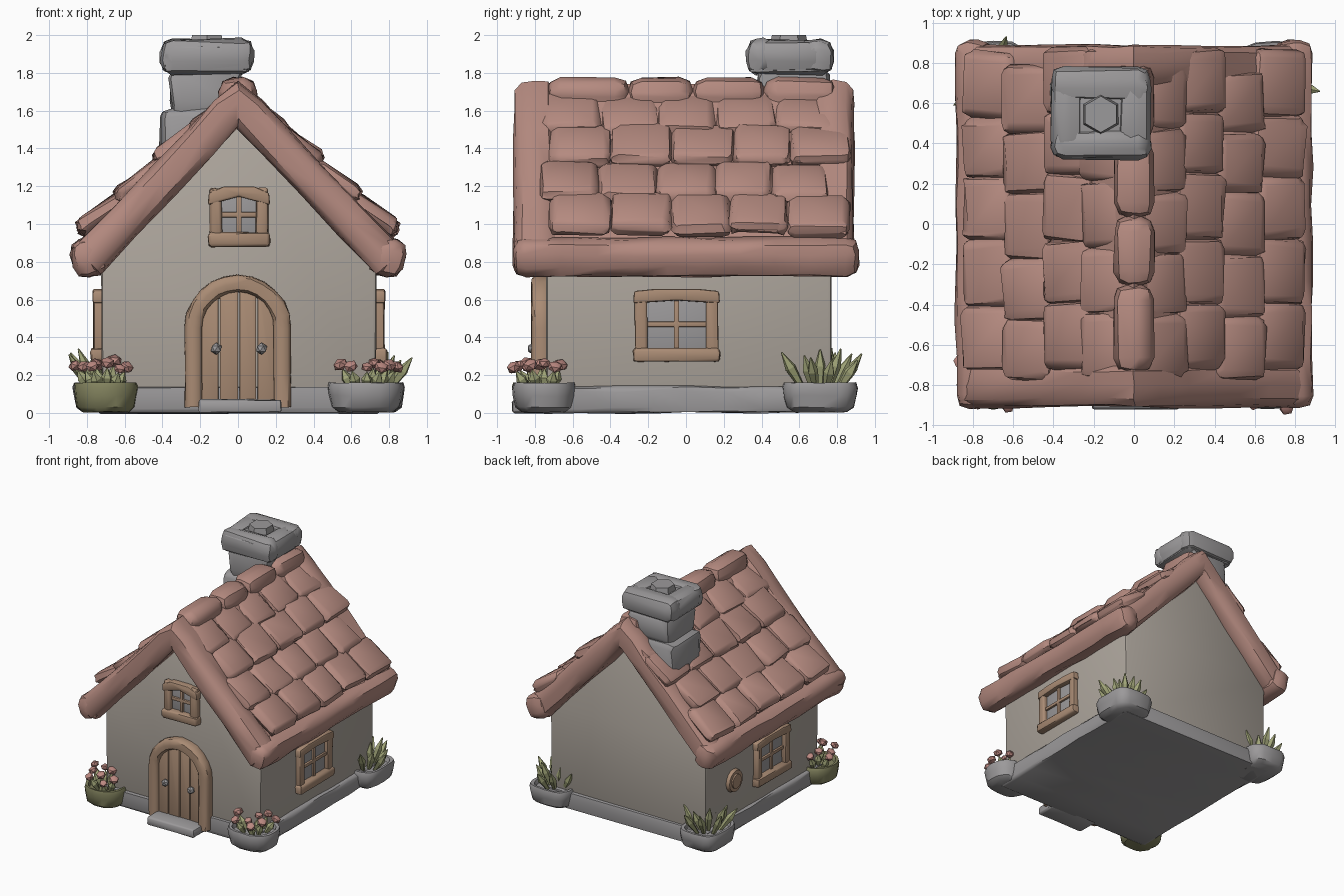
import bpy, bmesh, math, random
from mathutils import Matrix, Vector

if "Cube" in bpy.data.objects:
    bpy.data.objects.remove(bpy.data.objects["Cube"])

random.seed(4)


def material(name, rgb):
    m = bpy.data.materials.new(name)
    m.diffuse_color = (*rgb, 1)
    m.use_nodes = True
    m.node_tree.nodes["Principled BSDF"].inputs["Base Color"].default_value = m.diffuse_color
    return m


ROOF = material("terracotta", (0.46, 0.255, 0.215))
WALL = material("plaster", (0.42, 0.38, 0.335))
WOOD = material("wood", (0.40, 0.26, 0.175))
STONE = material("stone", (0.33, 0.32, 0.325))
GREEN = material("leaf", (0.36, 0.38, 0.19))
POT = material("green_pot", (0.24, 0.24, 0.12))
PINK = material("petal", (0.50, 0.25, 0.22))


def finish(name, bm, mat):
    bmesh.ops.recalc_face_normals(bm, faces=bm.faces)
    me = bpy.data.meshes.new(name)
    bm.to_mesh(me)
    bm.free()
    me.materials.append(mat)
    ob = bpy.data.objects.new(name, me)
    bpy.context.collection.objects.link(ob)
    return ob


def jitter(verts, amount):
    for v in verts:
        v.co += Vector([random.uniform(-amount, amount) for _ in range(3)])


def merge(bm, part, mtx=Matrix()):
    """Add a temporary bmesh to a bigger one."""
    part.transform(mtx)
    me = bpy.data.meshes.new("tmp")
    part.to_mesh(me)
    part.free()
    bm.from_mesh(me)
    bpy.data.meshes.remove(me)


def block(bm, size, mtx, r=0.03, wob=0.0, slices=0):
    """Rounded, slightly uneven block; slices add wobble along its longest axis."""
    p = bmesh.new()
    bmesh.ops.create_cube(p, size=1, matrix=Matrix.Diagonal((*size, 1)))
    bmesh.ops.bevel(p, geom=p.edges[:], offset=r, segments=2, profile=0.5, affect='EDGES')
    ax = max(range(3), key=lambda i: size[i])
    for i in range(1, slices):
        co, no = Vector(), Vector()
        co[ax] = (i / slices - 0.5) * (size[ax] - 2 * r)
        no[ax] = 1
        bmesh.ops.bisect_plane(p, geom=p.verts[:] + p.edges[:] + p.faces[:], plane_co=co, plane_no=no)
    jitter(p.verts, wob)
    merge(bm, p, mtx)


def box(bm, x0, x1, y0, y1, z0, z1, **kw):
    block(bm, (x1 - x0, y1 - y0, z1 - z0),
          Matrix.Translation(((x0 + x1) / 2, (y0 + y1) / 2, (z0 + z1) / 2)), **kw)


def prism(bm, profile, y0, y1, r=0.0):
    """Extrude an x-z outline along y."""
    p = bmesh.new()
    f = p.faces.new([p.verts.new((x, y0, z)) for x, z in profile])
    ext = bmesh.ops.extrude_face_region(p, geom=[f])['geom']
    for v in ext:
        if isinstance(v, bmesh.types.BMVert):
            v.co.y = y1
    if r:
        bmesh.ops.bevel(p, geom=p.edges[:], offset=r, segments=2, profile=0.5, affect='EDGES')
    merge(bm, p)


def sweep(bm, path, yc, ru, rv, wob=0.0, n=12):
    """Sweep a rounded section along an x-z path; path entries are x, z, scale."""
    rings = []
    for i, (x, z, s) in enumerate(path):
        a, b = path[max(i - 1, 0)], path[min(i + 1, len(path) - 1)]
        t = Vector((b[0] - a[0], b[1] - a[1])).normalized()
        q = Vector((b[0] - x, b[1] - z))
        mitre = 1 / max(0.6, q.normalized().dot(t)) if q.length else 1
        ring = []
        for k in range(n):
            c, d = math.cos(k * math.tau / n), math.sin(k * math.tau / n)
            u = math.copysign(abs(c) ** 0.65, c) * ru * s * mitre
            v = math.copysign(abs(d) ** 0.65, d) * rv * s
            ring.append(bm.verts.new((x - t.y * u, yc + v, z + t.x * u)))
        jitter(ring, wob)
        rings.append(ring)
    for A, B in zip(rings, rings[1:]):
        for k in range(n):
            bm.faces.new((A[k], A[(k + 1) % n], B[(k + 1) % n], B[k]))
    bm.faces.new(rings[0])
    bm.faces.new(rings[-1])


# Walls with gables, and stone footing
bm = bmesh.new()
prism(bm, [(-0.72, 0.02), (0.73, 0.02), (0.735, 0.84), (0, 1.6), (-0.725, 0.84)], -0.74, 0.77, 0.02)
finish("walls", bm, WALL)
bm = bmesh.new()
box(bm, -0.75, 0.76, -0.77, 0.80, 0.0, 0.14, r=0.025, wob=0.006, slices=8)
finish("footing", bm, STONE)

# Roof slab, barge beams, eaves
bm = bmesh.new()
prism(bm, [(-0.82, 0.88), (0, 1.74), (0.82, 0.88), (0.73, 0.77), (0, 1.52), (-0.73, 0.77)], -0.85, 0.83)
finish("roof_slab", bm, ROOF)
bm = bmesh.new()
for yc in (-0.80, 0.78):
    half = [(0.83, 0.775, 0.7), (0.80, 0.805, 1.05), (0.6, 1.01, 1), (0.4, 1.22, 1), (0.2, 1.43, 1), (0.06, 1.585, 1)]
    path = [(-x, z, s) for x, z, s in half] + [(0, 1.635, 1)] + half[::-1]
    sweep(bm, path, yc, 0.097, 0.11, 0.007)
finish("barge_beams", bm, ROOF)
bm = bmesh.new()
for s in (-1, 1):
    block(bm, (0.18, 1.83, 0.20), Matrix.Translation((s * 0.79, 0, 0.825)) @ Matrix.Rotation(s * 0.25, 4, 'Y'),
          r=0.065, wob=0.007, slices=9)
finish("eave_beams", bm, ROOF)

# Overlapping roof tiles, four rows each side
bm = bmesh.new()
tilt, L, T = math.radians(35), 0.31, 0.10
for s in (-1, 1):
    for row, (xl, lift) in enumerate([(0.28, 0.03), (0.47, 0.075), (0.67, 0.085), (0.87, 0.12)]):
        y = -0.77 + 0.05 * (row % 2)
        for col in range(5):
            w = 0.315 + random.uniform(-0.02, 0.02)
            zc = 1.78 - 1.04 * xl + lift
            cx = xl - L / 2 * math.cos(tilt) - T / 2 * math.sin(tilt)
            cz = zc + L / 2 * math.sin(tilt) - T / 2 * math.cos(tilt)
            m = (Matrix.Translation((s * cx, y + w / 2, cz + random.uniform(-0.012, 0.012)))
                 @ Matrix.Rotation(s * (tilt + random.uniform(-0.05, 0.05)), 4, 'Y')
                 @ Matrix.Rotation(random.uniform(-0.06, 0.06), 4, 'Z'))
            block(bm, (L, w + 0.005, T), m, r=0.046, wob=0.009)
            y += w
finish("roof_tiles", bm, ROOF)
bm = bmesh.new()
for y0, y1 in ((-0.74, -0.30), (-0.31, 0.04), (0.03, 0.42), (0.41, 0.80)):
    box(bm, -0.1, 0.1, y0, y1, 1.60, 1.775, r=0.075, wob=0.006)
finish("ridge_tiles", bm, ROOF)

# Chimney
bm = bmesh.new()
for b in ((-0.41, 0.0, 0.35, 0.76, 1.25, 1.62), (-0.36, 0.03, 0.37, 0.75, 1.58, 1.84)):
    box(bm, *b, r=0.06, wob=0.014)
finish("chimney_shaft", bm, STONE)
bm = bmesh.new()
box(bm, -0.40, 0.07, 0.32, 0.77, 1.79, 1.95, r=0.055, wob=0.008)
for b in ((-0.41, 0.08, 0.32, 0.47, 1.80, 1.98), (-0.41, 0.08, 0.61, 0.78, 1.80, 1.98),
          (-0.41, -0.25, 0.36, 0.74, 1.80, 1.975), (-0.08, 0.08, 0.36, 0.74, 1.80, 1.975)):
    box(bm, *b, r=0.06, wob=0.008)
bmesh.ops.create_cone(bm, cap_ends=True, segments=6, radius1=0.11, radius2=0.09, depth=0.1,
                      matrix=Matrix.Translation((-0.165, 0.545, 1.95)))
finish("chimney_cap", bm, STONE)

# Door: arched planks, frame, knobs, step
bm = bmesh.new()
edges = [-0.2, -0.10, 0.005, 0.10, 0.2]
for x0, x1 in zip(edges, edges[1:]):
    a, b = x0 + 0.004, x1 - 0.004
    xs = [b + (a - b) * i / 4 for i in range(5)]
    prism(bm, [(a, 0.05), (b, 0.05)] + [(x, 0.45 + math.sqrt(max(0, 0.04 - x * x))) for x in xs],
          -0.785 - random.uniform(0, 0.008), -0.72, 0.006)
finish("door_planks", bm, WOOD)
bm = bmesh.new()
arch = [(0.235 * math.cos(a), 0.45 + 0.235 * math.sin(a), 1) for a in [math.pi * i / 12 for i in range(13)]]
sweep(bm, [(0.235, 0.03, 1), (0.235, 0.2, 1)] + arch + [(-0.235, 0.2, 1), (-0.235, 0.03, 1)],
      -0.765, 0.047, 0.055, 0.003)
finish("door_frame", bm, WOOD)
bm = bmesh.new()
for x in (-0.115, 0.125):
    bmesh.ops.create_icosphere(bm, subdivisions=1, radius=0.032, matrix=Matrix.Translation((x, -0.81, 0.34)))
finish("door_knobs", bm, STONE)
bm = bmesh.new()
box(bm, -0.21, 0.23, -0.92, -0.72, 0, 0.07, r=0.015, wob=0.004)
finish("door_step", bm, STONE)


def window(name, w, h, mtx, arch):
    """Window facing -y with its centre at the origin."""
    t = 0.065
    bm = bmesh.new()
    for s in (-1, 1):
        x = s * (w / 2 - t / 2 - 0.01)
        box(bm, x - t / 2, x + t / 2, -0.045, 0.04, -h / 2, h / 2 - 0.02, r=0.016, wob=0.004)
    box(bm, -w / 2, w / 2, -0.06, 0.04, -h / 2, -h / 2 + t + 0.01, r=0.02, wob=0.004)
    top = [(-w / 2, h / 2 - t - arch), (0, h / 2 - t), (w / 2, h / 2 - t - arch),
           (w / 2 - 0.005, h / 2 - arch), (w / 4, h / 2 - arch * 0.25), (-w / 4, h / 2 - arch * 0.25),
           (-w / 2 + 0.005, h / 2 - arch)]
    prism(bm, top, -0.05, 0.04, 0.012)
    box(bm, -0.014, 0.014, -0.025, 0.03, -h / 2 + t, h / 2 - t, r=0.006)
    box(bm, -w / 2 + t, w / 2 - t, -0.025, 0.03, -0.01, 0.018, r=0.006)
    bm.transform(mtx)
    finish(name + "_frame", bm, WOOD)
    bm = bmesh.new()
    box(bm, -w / 2 + t / 2, w / 2 - t / 2, -0.008, 0.03, -h / 2 + t / 2, h / 2 - t / 2, r=0.004)
    bm.transform(mtx)
    finish(name + "_panes", bm, STONE)


window("gable_window", 0.33, 0.33, Matrix.Translation((0.005, -0.745, 1.045)), 0.045)
window("right_window", 0.46, 0.39, Matrix.Translation((0.73, -0.05, 0.465)) @ Matrix.Rotation(math.pi / 2, 4, 'Z'), 0.015)
window("left_window", 0.46, 0.39, Matrix.Translation((-0.72, -0.09, 0.465)) @ Matrix.Rotation(-math.pi / 2, 4, 'Z'), 0.015)

# Round plaque on the left wall
bm = bmesh.new()
turn = Matrix.Translation((-0.73, 0.40, 0.43)) @ Matrix.Rotation(math.pi / 2, 4, 'Y')
for r, d in ((0.10, 0.04), (0.07, 0.06)):
    bmesh.ops.create_cone(bm, cap_ends=True, segments=16, radius1=r - 0.012, radius2=r, depth=d, matrix=turn)
finish("round_plaque", bm, WOOD)


def planter(name, cx, cy, rx, ry, power, mat, flowers):
    """Bowl or trough with leaves and optional flowers."""
    bm, n, rings = bmesh.new(), 20, []
    for s, z in ((0.72, 0.005), (0.9, 0.03), (0.97, 0.09), (1, 0.135), (0.96, 0.16), (0.84, 0.158), (0.78, 0.125)):
        ring = []
        for k in range(n):
            c, d = math.cos(k * math.tau / n), math.sin(k * math.tau / n)
            ring.append(bm.verts.new((cx + math.copysign(abs(c) ** power, c) * rx * s,
                                      cy + math.copysign(abs(d) ** power, d) * ry * s, z)))
        rings.append(ring)
    for A, B in zip(rings, rings[1:]):
        for k in range(n):
            bm.faces.new((A[k], A[(k + 1) % n], B[(k + 1) % n], B[k]))
    bm.faces.new(rings[0])
    bm.faces.new(rings[-1])
    jitter(bm.verts, 0.003)
    finish(name + "_pot", bm, mat)
    leaves, blooms = bmesh.new(), bmesh.new()
    count = 11 if flowers else 14
    for i in range(count):
        a = i * 2.4
        f = math.sqrt((i + 0.5) / count)
        base = Vector((cx + math.cos(a) * rx * 0.55 * f, cy + math.sin(a) * ry * 0.55 * f, 0.12))
        lean = Vector((math.cos(a) * f * 0.75, math.sin(a) * f * 0.75, 1)).normalized()
        rot = lean.to_track_quat('Z', 'Y').to_matrix().to_4x4()
        ln = random.uniform(0.10, 0.13) if flowers else random.uniform(0.18, 0.24)
        for r1, r2, z0, z1 in ((0.014, 0.03, 0, 0.6), (0.03, 0.004, 0.6, 1)):
            m = Matrix.Translation(base) @ rot @ Matrix.Translation((0, 0, ln * (z0 + z1) / 2))
            bmesh.ops.create_cone(leaves, cap_ends=True, segments=5, radius1=r1, radius2=r2, depth=ln * (z1 - z0), matrix=m)
        if flowers:
            tip = base + lean * (ln + 0.03)
            bmesh.ops.create_icosphere(blooms, subdivisions=1, radius=random.uniform(0.032, 0.042),
                                       matrix=Matrix.Translation(tip) @ rot @ Matrix.Diagonal((1, 1, 0.8, 1)))
    finish(name + "_leaves", leaves, GREEN)
    if flowers:
        finish(name + "_flowers", blooms, PINK)
    else:
        blooms.free()


planter("front_right", 0.675, -0.75, 0.20, 0.17, 0.8, STONE, True)
planter("front_left", -0.70, -0.75, 0.17, 0.17, 0.9, POT, True)
planter("back_right", 0.70, 0.71, 0.185, 0.20, 0.55, STONE, False)
planter("back_left", -0.70, 0.71, 0.175, 0.20, 0.55, STONE, False)

bpy.ops.object.select_all(action='SELECT')
bpy.context.view_layer.objects.active = bpy.context.selected_objects[0]
bpy.ops.object.shade_smooth_by_angle(angle=math.radians(40))
